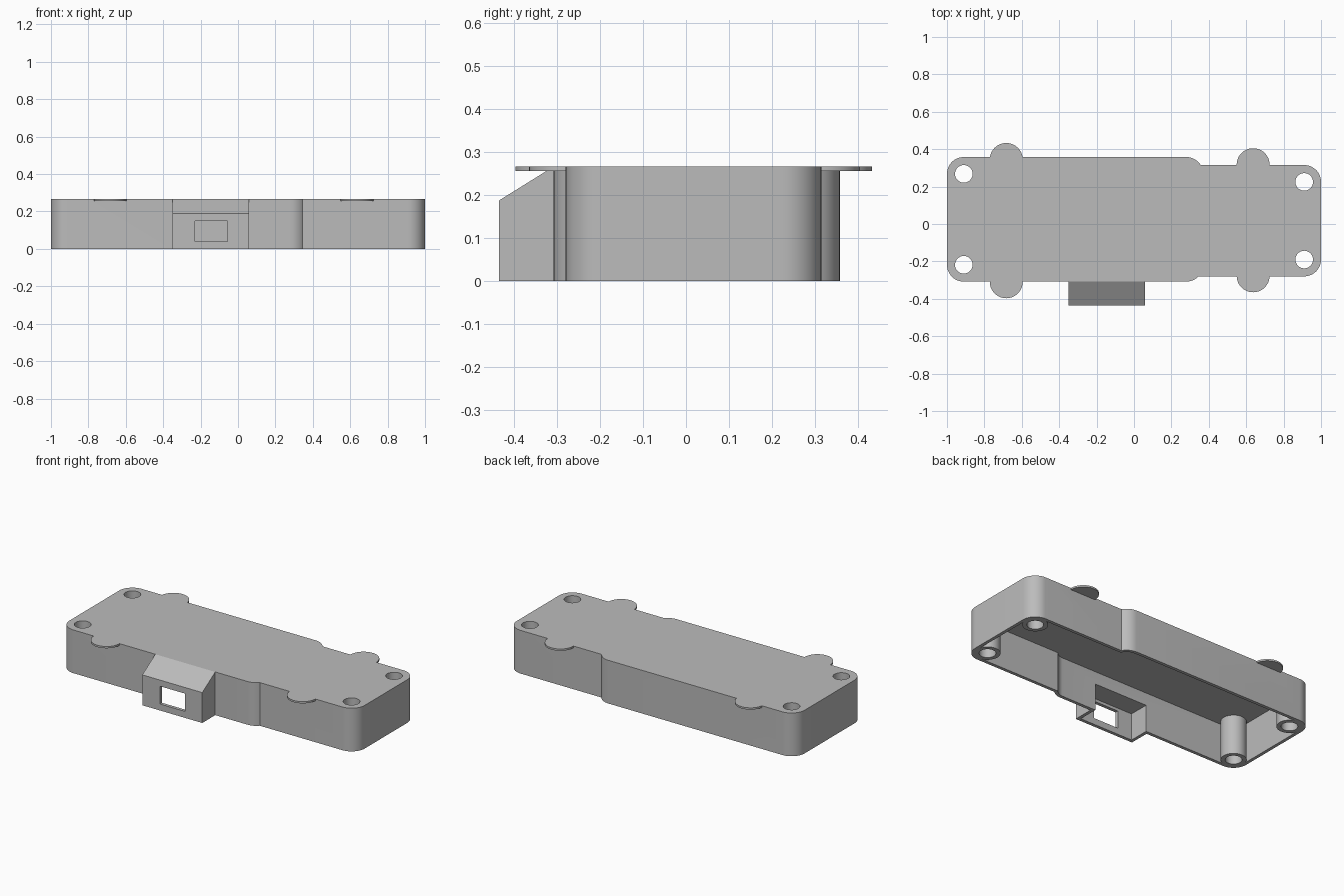
import bpy
import bmesh
import math

if "Cube" in bpy.data.objects:
    bpy.data.objects.remove(bpy.data.objects["Cube"], do_unlink=True)

HEIGHT, WALL, CORNER = 0.267, 0.02, 0.09
TAB_THICK = 0.011

grey = bpy.data.materials.new("plain grey")
grey.use_nodes = True
grey.diffuse_color = (0.5, 0.5, 0.5, 1)
grey.node_tree.nodes["Principled BSDF"].inputs["Base Color"].default_value = (0.5, 0.5, 0.5, 1)


def prism(name, outline, start, end, axis="z"):
    """Extrude a closed outline along z, or a (y, z) outline along x."""
    bm = bmesh.new()
    place = (lambda a, b, c: (a, b, c)) if axis == "z" else (lambda a, b, c: (c, a, b))
    low = [bm.verts.new(place(a, b, start)) for a, b in outline]
    high = [bm.verts.new(place(a, b, end)) for a, b in outline]
    bm.faces.new(low)
    bm.faces.new(high)
    for i in range(len(low)):
        j = (i + 1) % len(low)
        bm.faces.new((low[i], low[j], high[j], high[i]))
    bmesh.ops.recalc_face_normals(bm, faces=bm.faces)
    mesh = bpy.data.meshes.new(name)
    bm.to_mesh(mesh)
    bm.free()
    mesh.materials.append(grey)
    obj = bpy.data.objects.new(name, mesh)
    bpy.context.collection.objects.link(obj)
    return obj


def rounded_rect(x0, x1, y0, y1, inset=0.0):
    r, points = CORNER - inset, []
    centres = [(x1 - CORNER, y1 - CORNER), (x0 + CORNER, y1 - CORNER),
               (x0 + CORNER, y0 + CORNER), (x1 - CORNER, y0 + CORNER)]
    for k, (cx, cy) in enumerate(centres):
        for s in range(13):
            a = math.pi / 2 * (k + s / 12)
            points.append((cx + r * math.cos(a), cy + r * math.sin(a)))
    return points


def circle(cx, cy, r, n=48):
    return [(cx + r * math.cos(2 * math.pi * i / n), cy + r * math.sin(2 * math.pi * i / n))
            for i in range(n)]


def combine(target, other, operation):
    other.hide_render = True
    mod = target.modifiers.new(operation.lower(), "BOOLEAN")
    mod.operation, mod.solver, mod.object = operation, "EXACT", other
    bpy.context.view_layer.objects.active = target
    bpy.ops.object.modifier_apply(modifier=mod.name)
    bpy.data.objects.remove(other, do_unlink=True)


# Stepped outer body: a wide section and a narrower one
wide = (-1.0, 0.37, -0.308, 0.358)
narrow = (0.1, 1.0, -0.28, 0.315)
body = prism("enclosure", rounded_rect(*wide), 0, HEIGHT)
combine(body, prism("narrow_section", rounded_rect(*narrow), 0, HEIGHT), "UNION")

# Connector housing with sloped roof
housing = [(-0.435, 0), (-0.2, 0), (-0.2, HEIGHT), (-0.308, HEIGHT), (-0.435, 0.188)]
combine(body, prism("connector_housing", housing, -0.35, 0.06, "x"), "UNION")

# Hollow underside, open at the bottom
for i, section in enumerate((wide, narrow)):
    cavity = prism("cavity", rounded_rect(*section, inset=WALL), -0.1, HEIGHT - WALL)
    combine(body, cavity, "DIFFERENCE")
pocket = [(-0.415, -0.1), (-0.2, -0.1), (-0.2, 0.168), (-0.415, 0.168)]
combine(body, prism("housing_pocket", pocket, -0.33, 0.04, "x"), "DIFFERENCE")

# Connector window
window = [(-0.5, 0.04), (-0.35, 0.04), (-0.35, 0.15), (-0.5, 0.15)]
combine(body, prism("connector_window", window, -0.23, -0.057, "x"), "DIFFERENCE")

# Thin round tabs flush with the top
for x, y in ((-0.683, 0.345), (-0.683, -0.309), (0.637, 0.317), (0.637, -0.277)):
    # Half discs reach just into the wall
    side = math.copysign(1, y)
    edge = (0.35 if y > 0 else 0.3) if x < 0 else (0.307 if y > 0 else 0.272)
    outline = [(px, side * max(side * py, edge)) for px, py in circle(x, y, 0.088, 64)
               if side * py >= edge - 0.01]
    combine(body, prism("tab", outline, HEIGHT - TAB_THICK, HEIGHT), "UNION")

# Screw pillars in the corners, drilled right through
posts = [(-0.91, 0.268), (-0.91, -0.218), (0.91, 0.225), (0.91, -0.19)]
for x, y in posts:
    combine(body, prism("pillar", circle(x, y, 0.0725), 0, HEIGHT - WALL / 2), "UNION")
for x, y in posts:
    combine(body, prism("screw_hole", circle(x, y, 0.047), -0.1, HEIGHT + 0.1), "DIFFERENCE")

# Smooth the rounded walls, keep the edges crisp
bpy.ops.object.select_all(action="DESELECT")
body.select_set(True)
bpy.context.view_layer.objects.active = body
bpy.ops.object.shade_smooth_by_angle(angle=math.radians(25))
